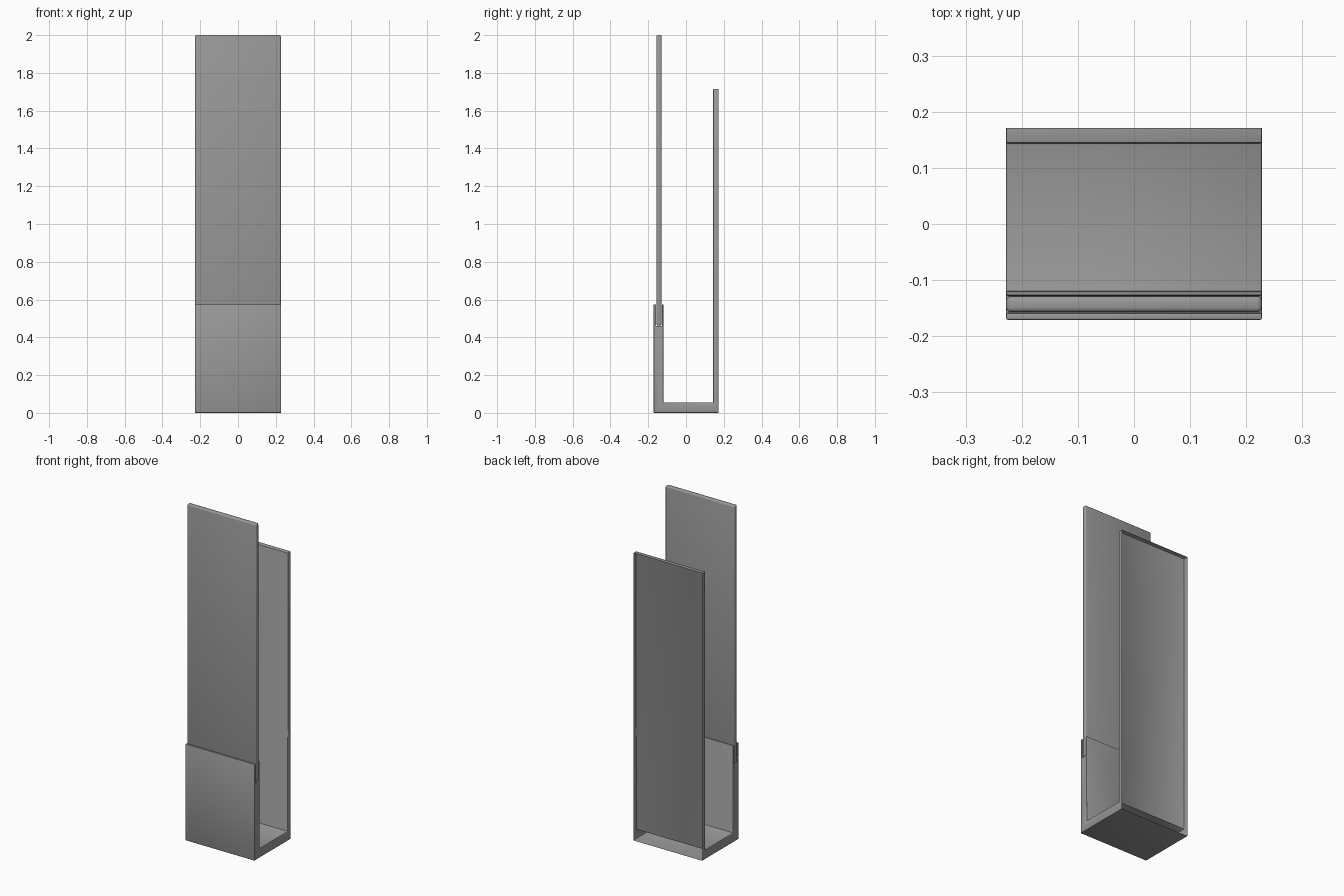
import bpy, bmesh

if "Cube" in bpy.data.objects:
    bpy.data.objects.remove(bpy.data.objects["Cube"], do_unlink=True)

HALF_W = 0.228   # half width of every part
BACK = 0.171     # rear plane of the holder

grey = bpy.data.materials.new("plain grey")
grey.use_nodes = True
colour = (0.32, 0.32, 0.32, 1)
grey.diffuse_color = colour
grey.node_tree.nodes["Principled BSDF"].inputs["Base Color"].default_value = colour


def extruded_part(name, profile, radius, segments, open_back=False):
    """Extrude a side profile (y, z) across the width and round its edges."""
    bm = bmesh.new()
    side = bm.faces.new([bm.verts.new((-HALF_W, y, z)) for y, z in profile])
    ext = bmesh.ops.extrude_face_region(bm, geom=[side])
    moved = [v for v in ext["geom"] if isinstance(v, bmesh.types.BMVert)]
    bmesh.ops.translate(bm, verts=moved, vec=(2 * HALF_W, 0, 0))
    bmesh.ops.recalc_face_normals(bm, faces=bm.faces)
    if open_back:
        rear = [f for f in bm.faces if all(v.co.y > BACK - 0.001 for v in f.verts)]
        bmesh.ops.delete(bm, geom=rear, context='FACES_ONLY')
    edges = [e for e in bm.edges if not e.is_boundary]
    bmesh.ops.bevel(bm, geom=edges, offset=radius, segments=segments,
                    profile=0.5, affect='EDGES', clamp_overlap=True)
    mesh = bpy.data.meshes.new(name)
    bm.to_mesh(mesh)
    bm.free()
    mesh.materials.append(grey)
    obj = bpy.data.objects.new(name, mesh)
    bpy.context.collection.objects.link(obj)
    bpy.ops.object.select_all(action='DESELECT')
    obj.select_set(True)
    bpy.context.view_layer.objects.active = obj
    bpy.ops.object.shade_smooth_by_angle(angle=0.6)
    return obj


# U-shaped holder: tall hollow back wall, floor, short slotted front wall
extruded_part("holder", [
    (-BACK, 0), (BACK, 0), (BACK, 1.715), (0.144, 1.715),
    (0.144, 0.055), (-0.12, 0.055), (-0.12, 0.575), (-0.127, 0.575),
    (-0.127, 0.46), (-0.159, 0.46), (-0.159, 0.575), (-BACK, 0.575),
], 0.003, 2, open_back=True)

# Tall thin panel standing in the slot
extruded_part("front_panel", [
    (-0.157, 0.462), (-0.129, 0.462), (-0.129, 2), (-0.157, 2),
], 0.008, 3)
